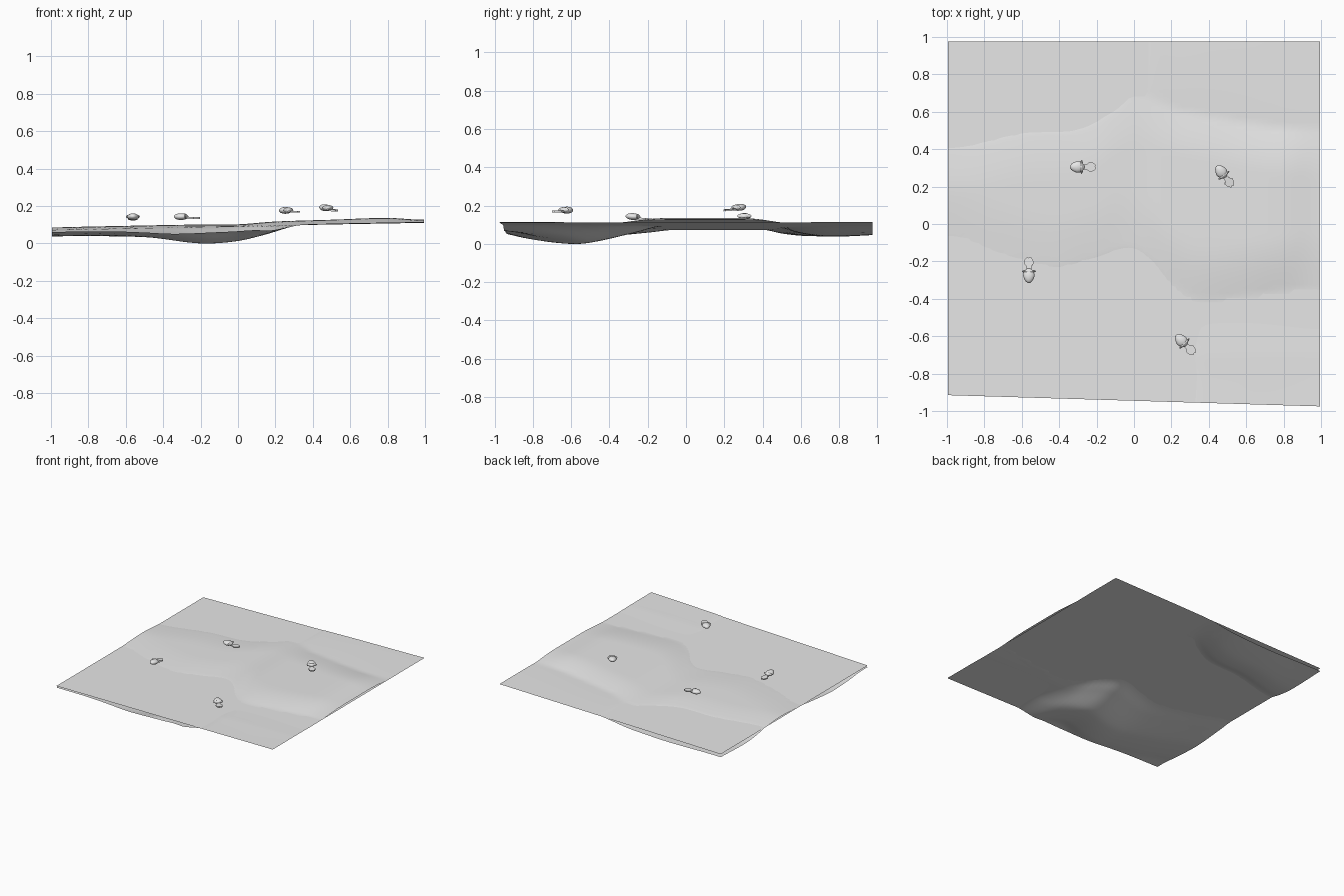
import bpy, bmesh, math
from mathutils import Matrix, Vector

if "Cube" in bpy.data.objects:
    bpy.data.objects.remove(bpy.data.objects["Cube"])


def material(name, c):
    m = bpy.data.materials.new(name)
    m.diffuse_color = (c, c, c, 1)
    m.use_nodes = True
    m.node_tree.nodes["Principled BSDF"].inputs["Base Color"].default_value = m.diffuse_color
    return m


GREY = material("plain grey", 0.8)


def curve(pts):
    """Smooth cubic interpolation through (x, value) points."""
    def f(x):
        x = max(pts[0][0], min(pts[-1][0], x))
        slope = lambda i: 0 if i in (0, len(pts) - 1) else \
            (pts[i + 1][1] - pts[i - 1][1]) / (pts[i + 1][0] - pts[i - 1][0])
        for i in range(len(pts) - 1):
            (a, va), (b, vb) = pts[i], pts[i + 1]
            if x <= b:
                w, t = b - a, (x - a) / (b - a)
                return ((2*t**3 - 3*t*t + 1) * va + (t**3 - 2*t*t + t) * w * slope(i)
                        + (3*t*t - 2*t**3) * vb + (t**3 - t*t) * w * slope(i + 1))
    return f


# Shorelines, ridge height and pool depths along x
front_shore = curve([(-1, -.05), (-.7, -.15), (-.42, -.22), (-.2, -.17), (-.02, -.12),
                     (.1, -.19), (.2, -.31), (.35, -.4), (.6, -.38), (1, -.34)])
back_shore = curve([(-1, .4), (-.6, .48), (-.3, .5), (-.1, .6), (.02, .68), (.25, .6), (1, .5)])
ridge = curve([(-1, .012), (-.2, .012), (0, .009), (.2, .02), (.5, .024), (.8, .028), (1, .015)])
front_pool = curve([(-1, .035), (-.5, .048), (-.2, .086), (0, .077), (.15, .046),
                    (.3, .01), (.4, .003), (1, .003)])
back_pool = curve([(-1, .032), (-.5, .043), (-.2, .032), (0, .008), (.12, -.002), (1, -.002)])
front_bed = curve([(0, 0), (.15, .42), (.38, 1), (.5, .97), (.65, .72), (.8, .35)])
back_bed = curve([(0, 0), (.1, .6), (.22, 1), (.35, 1), (.6, .75)])


def water_height(x, y):
    return .092 + .019 * x


def ground_height(x, y):
    d1, d2 = y - front_shore(x), back_shore(x) - y
    if d1 < 0:
        rel = -front_pool(x) * front_bed(-d1)
        if x > .15:
            rel += .006 * min(1, (x - .15) / .2) * max(0, min(1, (-.5 - y) / .2))
    elif d2 < 0:
        rel = -back_pool(x) * back_bed(-d2)
    else:
        rise = math.sin(math.pi / 2 * min(1, d1 / .3)) * math.sin(math.pi / 2 * min(1, d2 / .25))
        rel = ridge(x) * rise + .0008
    return water_height(x, y) + rel


def finish(bm, name, angle=40):
    me = bpy.data.meshes.new(name)
    bm.to_mesh(me)
    bm.free()
    ob = bpy.data.objects.new(name, me)
    bpy.context.collection.objects.link(ob)
    me.materials.append(GREY)
    bpy.ops.object.select_all(action='DESELECT')
    ob.select_set(True)
    bpy.context.view_layer.objects.active = ob
    bpy.ops.object.shade_smooth_by_angle(angle=math.radians(angle))
    return ob


def sheet(name, height, n):
    """Square sheet with a slightly skewed front edge."""
    bm = bmesh.new()
    bmesh.ops.create_grid(bm, x_segments=n, y_segments=n, size=1)
    for v in bm.verts:
        x, t = v.co.x, (v.co.y + 1) / 2
        front = -.945 - .03 * x
        y = front + (.975 - front) * t
        v.co = (x * .995, y, height(x, y))
    return finish(bm, name)


sheet("ground", ground_height, 72)
sheet("water_surface", water_height, 1)


def fish(name, x, y, z, heading, pitch):
    """Small fish: rounded body, gill ridge with side fins and flat notched tail."""
    bm = bmesh.new()
    # Tapered body, nose toward +x
    body = bmesh.ops.create_uvsphere(bm, u_segments=14, v_segments=10, radius=1)["verts"]
    for v in body:
        taper = 1 - .25 * max(0, v.co.x)
        v.co = Vector((v.co.x * .04 + .032, v.co.y * .031 * taper, v.co.z * .018 + .002))
    # Cross fin behind the body
    bmesh.ops.create_uvsphere(bm, u_segments=10, v_segments=6, radius=1,
                              matrix=Matrix.Translation((.008, 0, .004))
                              @ Matrix.Diagonal((.009, .038, .014, 1)))
    # Flat tail
    half = [(.01, .012), (-.02, .014), (-.034, .026), (-.055, .022), (-.07, .008)]
    outline = half + [(-.064, 0)] + [(a, -b) for a, b in reversed(half)]
    face = bm.faces.new([bm.verts.new((a, b, -.01)) for a, b in outline])
    ext = bmesh.ops.extrude_face_region(bm, geom=[face])
    for v in ext["geom"]:
        if isinstance(v, bmesh.types.BMVert):
            v.co.z += .009
    bmesh.ops.recalc_face_normals(bm, faces=bm.faces[:])
    ob = finish(bm, name)
    ob.matrix_world = (Matrix.Translation((x, y, z))
                       @ Matrix.Rotation(math.radians(heading), 4, 'Z')
                       @ Matrix.Rotation(math.radians(pitch), 4, 'Y'))


# Four fish floating above the sheet
fish("fish_back_left", -.272, .305, .141, 180, 0)
fish("fish_back_right", .485, .255, .186, 128, -5)
fish("fish_front_left", -.562, -.245, .138, 270, -4)
fish("fish_front_right", .275, -.645, .174, 135, 0)
